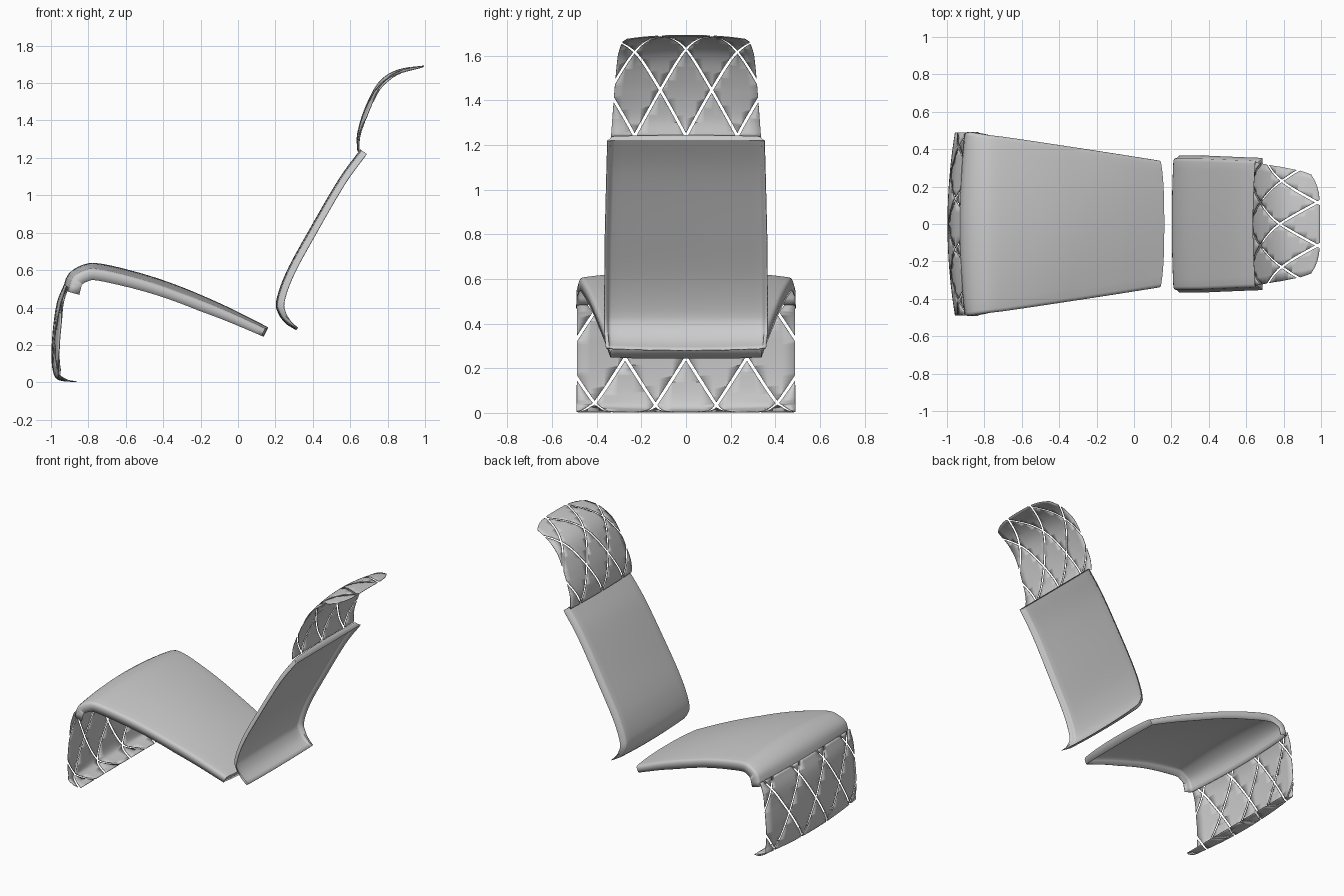
import bpy, bmesh, math
from mathutils import Vector

if "Cube" in bpy.data.objects:
    bpy.data.objects.remove(bpy.data.objects["Cube"])


def spline(points, steps=10):
    """Smooth side-view path; returns its length and a lookup of point + inward normal."""
    p = [Vector(q) for q in points]
    p = [2 * p[0] - p[1]] + p + [2 * p[-1] - p[-2]]
    path = []
    for i in range(1, len(p) - 2):
        a, b, c, d = p[i - 1:i + 3]
        for k in range(steps):
            t = k / steps
            path.append(0.5 * (2 * b + (c - a) * t + (2 * a - 5 * b + 4 * c - d) * t * t
                               + (3 * b - a - 3 * c + d) * t ** 3))
    path.append(p[-2])
    run = [0.0]
    for a, b in zip(path, path[1:]):
        run.append(run[-1] + (b - a).length)

    def point(s):
        i = 0
        while i < len(run) - 2 and run[i + 1] < s:
            i += 1
        return path[i].lerp(path[i + 1], (s - run[i]) / (run[i + 1] - run[i]))

    def look(s):
        s = min(max(s, 0), run[-1])
        t = (point(min(s + .01, run[-1])) - point(max(s - .01, 0))).normalized()
        return point(s), Vector((-t.y, t.x))
    return run[-1], look


def ramp(table, f):
    for (a, va), (b, vb) in zip(table, table[1:]):
        if f <= b:
            return va + (vb - va) * (f - a) / (b - a)
    return table[-1][1]


def panel(name, profile, width, crown, bow=0, flange=None, flare=0, lip=False, lattice=None, rows=40):
    """Curved panel: laid out flat as (length, y, depth), slit, then wrapped on the profile."""
    length, look = spline(profile)
    n = 16
    cols = [(-1 + 2 * i / n) for i in range(n + 1)]
    bm = bmesh.new()
    grid = []

    def row(f, lipped=False):
        hw, cr = ramp(width, f), ramp(crown, f)
        dep = ramp(flange, f) if flange else 0
        coords = []
        for t in cols:
            s = f * length + bow * t ** 4 * (1 - f) ** 4
            y, d = t * hw, cr * t * t
            if flange:
                y = t * (hw - .018)
            coords.append([s, y, d])
        if flange:
            s, r = coords[0][0], min(.018, max(dep - cr, .004))
            edge = [[s, hw - .018 + .018 * math.sin(a), cr + r * (1 - math.cos(a))]
                    for a in (.5, 1.0, 1.57)]
            edge.append([s, hw + flare, max(dep, cr + r)])
            coords = [[e[0], -e[1], e[2]] for e in reversed(edge)] + coords + edge
        if lipped:
            coords = [[c[0], c[1], max(dep, c[2])] for c in coords]
        grid.append([bm.verts.new(c) for c in coords])

    if lip:
        row(0, True)
    for i in range(rows + 1):
        row(i / rows)
    for a, b in zip(grid, grid[1:]):
        for i in range(len(a) - 1):
            bm.faces.new((a[i], a[i + 1], b[i + 1], b[i]))
    bmesh.ops.remove_doubles(bm, verts=bm.verts, dist=1e-5)

    # diagonal slits
    if lattice:
        base, pitch, rise, shift, w = lattice
        lines = []
        for k in range(-6, 7):
            for sg in (-1, 1):
                co = Vector((length - base, k * pitch + shift, 0))
                lines.append((co, Vector((pitch / 2, sg * rise, 0)).normalized()))
        for co, no in lines:
            for off in (-w / 2, w / 2):
                bmesh.ops.bisect_plane(bm, geom=bm.verts[:] + bm.edges[:] + bm.faces[:],
                                       plane_co=co + no * off, plane_no=no, dist=1e-6)
        gone = [f for f in bm.faces
                if any(abs((f.calc_center_median() - co).dot(no)) < w / 2 for co, no in lines)]
        bmesh.ops.delete(bm, geom=gone, context='FACES')

    for v in bm.verts:
        s, y, d = v.co
        p, nrm = look(s)
        q = p + nrm * d
        v.co = (q.x, y, max(q.y, 0))
    bmesh.ops.recalc_face_normals(bm, faces=bm.faces)
    me = bpy.data.meshes.new(name)
    bm.to_mesh(me)
    bm.free()
    me.polygons.foreach_set("use_smooth", [True] * len(me.polygons))
    me.set_sharp_from_angle(angle=math.radians(40))
    ob = bpy.data.objects.new(name, me)
    bpy.context.collection.objects.link(ob)
    mod = ob.modifiers.new("thickness", 'SOLIDIFY')
    mod.thickness, mod.offset = .004, 0
    return ob


# headrest, rolled over at the top, cut into diamonds
panel("headrest",
      [(.995, 1.692), (.877, 1.676), (.797, 1.642), (.738, 1.583), (.69, 1.49),
       (.658, 1.405), (.637, 1.315), (.64, 1.235)],
      width=[(0, .265), (.12, .285), (.35, .305), (.65, .32), (1, .336)],
      crown=[(0, .012), (.3, .028), (.7, .025), (1, .008)], bow=.05,
      lattice=(.005, .23, .213, 0, .013))

# backrest shell with flared side flanges and a top lip
panel("backrest",
      [(.655, 1.243), (.54, 1.085), (.385, .82), (.26, .59), (.205, .43), (.222, .36),
       (.257, .315), (.313, .28)],
      width=[(0, .338), (.5, .35), (.9, .352), (1, .345)],
      crown=[(0, .008), (1, .008)],
      flange=[(0, .04), (.85, .042), (.93, .03), (1, .012)], flare=.014, lip=True)

# seat shell, folding down over the front edge
panel("seat",
      [(.16, .293), (-.07, .408), (-.31, .511), (-.525, .583), (-.75, .635), (-.845, .62),
       (-.91, .572), (-.935, .492)],
      width=[(0, .337), (.74, .465), (.92, .488), (1, .49)],
      crown=[(0, .012), (.4, .03), (1, .03)], bow=.012,
      flange=[(0, .055), (.3, .08), (.7, .09), (1, .09)], lip=True)

# leg panel, cut into diamonds, curling inward at the floor
panel("leg_panel",
      [(-.93, .52), (-.968, .42), (-.99, .26), (-.995, .12), (-.98, .035), (-.945, .01),
       (-.86, .003)],
      width=[(0, .488), (1, .49)],
      crown=[(0, .025), (.3, .04), (.75, .04), (.86, .02), (.93, .004), (1, 0)],
      lattice=(.13, .273, .215, .1365, .014))
